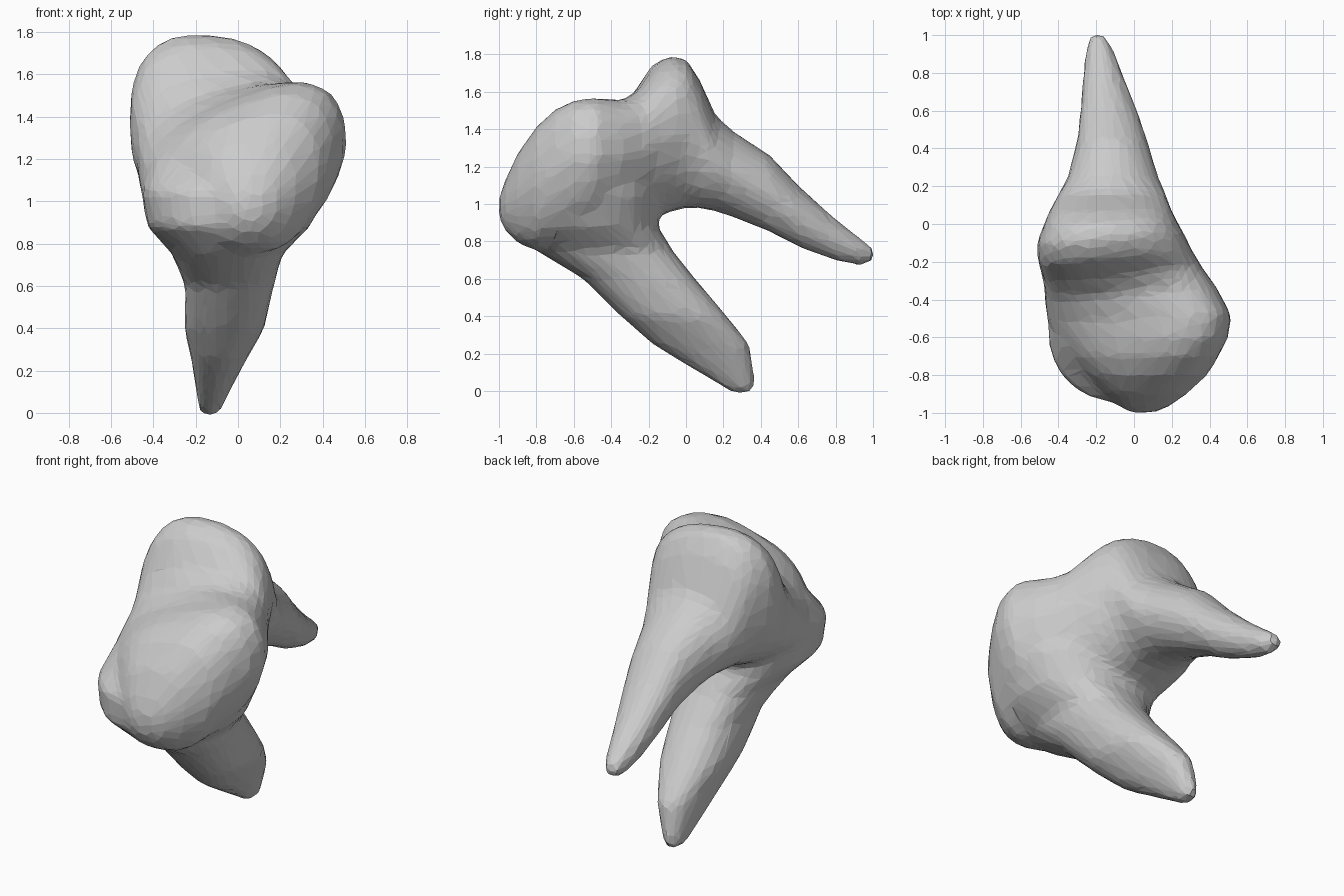
import bpy
import bmesh
from math import cos, sin, tau

cube = bpy.data.objects.get("Cube")
if cube:
    bpy.data.objects.remove(cube)

SIDES = 28


def power(v, e):
    return (1 if v >= 0 else -1) * abs(v) ** e


def loft(bm, rings, place, exponent, taper):
    """Skin a row of rounded-box sections; place maps (station, u, v) to x, y, z."""
    loops = []
    for station, u0, u1, v0, v1, tilt, skew in rings:
        loop = []
        for i in range(SIDES):
            cu = power(cos(tau * i / SIDES), 2 / exponent(station))
            sv = power(sin(tau * i / SIDES), 2 / exponent(station))
            across = cu * (u1 - u0) / 2
            # Draw in the lower side toward +x
            if cu > 0 and sv < 0:
                across *= 1 + taper * sv
            u = (u0 + u1) / 2 + across
            v = (v0 + v1) / 2 + sv * (v1 - v0) / 2
            # Tilt and skew act fully on the chewing side and fade out below
            fade = (1 + sv) / 2 * across
            loop.append(bm.verts.new(place(station + skew * fade, u, v + tilt * fade)))
        loops.append(loop)
    for a, b in zip(loops, loops[1:]):
        for i in range(SIDES):
            j = (i + 1) % SIDES
            bm.faces.new((a[i], a[j], b[j], b[i]))
    bm.faces.new(loops[0])
    bm.faces.new(loops[-1])


# Crown running back into the upper root: y, x range, z range, tilt, skew
crown = [
    (-1.0, -.01, .10, .93, 1.03, 0, 0),
    (-.97, -.07, .18, .86, 1.12, 0, 0),
    (-.9, -.16, .28, .79, 1.27, .1, 0),
    (-.8, -.26, .39, .75, 1.40, .22, 0),
    (-.7, -.35, .45, .77, 1.47, .33, 0),
    (-.6, -.42, .50, .80, 1.50, .37, 0),
    (-.5, -.46, .52, .84, 1.51, .35, .05),
    (-.36, -.475, .44, .88, 1.53, .22, .1),
    (-.27, -.48, .37, .90, 1.60, .08, .13),
    (-.17, -.51, .31, .93, 1.74, -.06, .13),
    (-.08, -.515, .27, .96, 1.79, -.1, .1),
    (.0, -.48, .23, .98, 1.775, -.1, .06),
    (.07, -.45, .20, .98, 1.67, -.08, .03),
    (.16, -.40, .17, .96, 1.47, -.05, 0),
    (.25, -.35, .13, .93, 1.39, -.08, 0),
    (.45, -.30, .07, .85, 1.26, -.1, 0),
    (.6, -.285, .02, .77, 1.10, -.1, 0),
    (.8, -.27, -.06, .695, .92, 0, 0),
    (.93, -.255, -.11, .67, .82, 0, 0),
    (1.01, -.23, -.16, .685, .765, 0, 0),
]
# Lower root flaring up into the crown: z, x range, y range
root = [
    (-.01, -.18, -.09, .25, .36),
    (.08, -.195, -.05, .10, .37),
    (.25, -.22, .04, -.18, .34),
    (.4, -.255, .125, -.35, .22),
    (.6, -.25, .17, -.55, .05),
    (.75, -.31, .21, -.80, -.07),
    (.88, -.43, .34, -.94, -.15),
    (1.05, -.46, .42, -.95, -.14),
    (1.2, -.42, .40, -.80, -.14),
]

bm = bmesh.new()
loft(bm, crown, lambda y, u, v: (u, y, v), lambda y: 2.5 if y < .1 else 2.1, .2)
loft(bm, [r + (0, 0) for r in root], lambda z, u, v: (u, v, z), lambda z: 2.3, 0)
bmesh.ops.recalc_face_normals(bm, faces=bm.faces)
mesh = bpy.data.meshes.new("molar")
bm.to_mesh(mesh)
bm.free()
molar = bpy.data.objects.new("molar", mesh)
bpy.context.collection.objects.link(molar)

# Fuse the lofts, soften the joins and reduce to facets
remesh = molar.modifiers.new("fuse", "REMESH")
remesh.mode = "VOXEL"
remesh.voxel_size = .026
smooth = molar.modifiers.new("soften", "SMOOTH")
smooth.factor = .5
smooth.iterations = 8
decimate = molar.modifiers.new("facets", "DECIMATE")
decimate.ratio = .1

# Plain grey material
grey = bpy.data.materials.new("light grey")
grey.use_nodes = True
color = (.6, .6, .6, 1)
grey.diffuse_color = color
grey.node_tree.nodes["Principled BSDF"].inputs["Base Color"].default_value = color
mesh.materials.append(grey)
